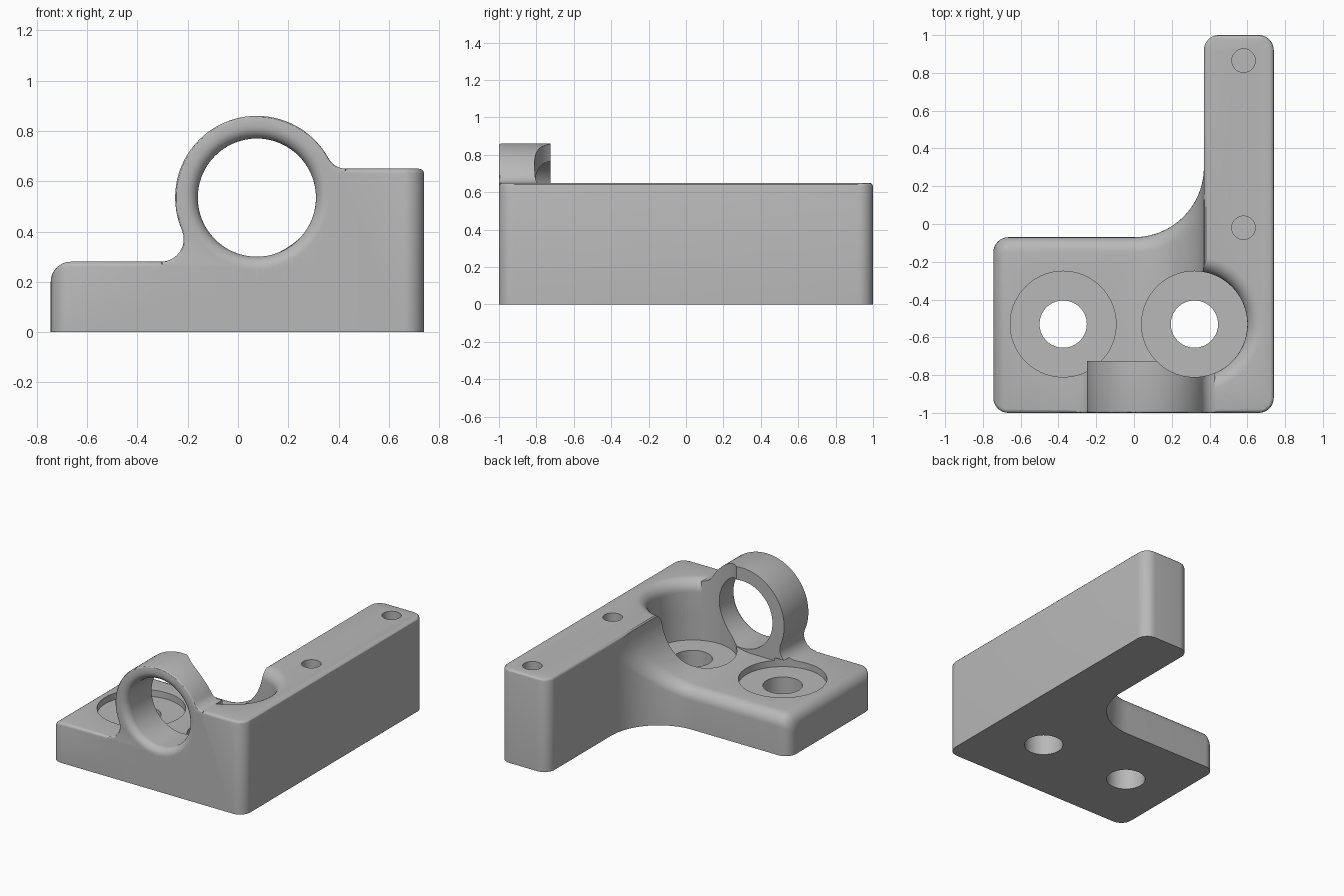
import bpy, bmesh
from math import sin, cos, pi, sqrt, atan2, radians
from mathutils import Matrix

cube = bpy.data.objects.get("Cube")
if cube:
    bpy.data.objects.remove(cube, do_unlink=True)

grey = bpy.data.materials.new("light_grey")
grey.use_nodes = True
grey.diffuse_color = (0.48, 0.48, 0.48, 1)
grey.node_tree.nodes["Principled BSDF"].inputs["Base Color"].default_value = grey.diffuse_color


def finish(name, bm):
    bmesh.ops.recalc_face_normals(bm, faces=bm.faces)
    mesh = bpy.data.meshes.new(name)
    bm.to_mesh(mesh)
    bm.free()
    mesh.materials.append(grey)
    obj = bpy.data.objects.new(name, mesh)
    bpy.context.collection.objects.link(obj)
    return obj


def arc(cx, cy, r, a0, a1, n=10):
    """Points on an arc, angles in radians."""
    return [(cx + r * cos(a0 + (a1 - a0) * i / n), cy + r * sin(a0 + (a1 - a0) * i / n))
            for i in range(n + 1)]


def prism(name, pts, place, lo, hi, bevel_at=None):
    """Extrude a profile; round the rim of the end cap at bevel_at."""
    bm = bmesh.new()
    ends = [[bm.verts.new(place(u, v, w)) for u, v in pts] for w in (lo, hi)]
    caps = [bm.faces.new(e) for e in ends]
    for i in range(len(pts)):
        j = (i + 1) % len(pts)
        bm.faces.new((ends[0][i], ends[0][j], ends[1][j], ends[1][i]))
    bmesh.ops.recalc_face_normals(bm, faces=bm.faces)
    if bevel_at is not None:
        cap = caps[0] if bevel_at == lo else caps[1]
        bmesh.ops.bevel(bm, geom=list(cap.edges), offset=0.02, segments=3,
                        profile=0.5, affect='EDGES', clamp_overlap=True)
    return finish(name, bm)


def revolve(name, profile, centre, rot=None, n=72):
    """Solid of revolution from (radius, height) pairs."""
    bm = bmesh.new()
    rings = [[bm.verts.new((r * cos(2 * pi * k / n), r * sin(2 * pi * k / n), h))
              for k in range(n)] for r, h in profile]
    for a, b in zip(rings, rings[1:]):
        for k in range(n):
            m = (k + 1) % n
            bm.faces.new((a[k], a[m], b[m], b[k]))
    bm.faces.new(rings[0])
    bm.faces.new(rings[-1])
    if rot:
        bmesh.ops.transform(bm, matrix=rot, verts=bm.verts)
    bmesh.ops.translate(bm, vec=centre, verts=bm.verts)
    return finish(name, bm)


def combine(target, other, operation):
    mod = target.modifiers.new("join", 'BOOLEAN')
    mod.operation, mod.solver, mod.object = operation, 'EXACT', other
    bpy.context.view_layer.objects.active = target
    bpy.ops.object.modifier_apply(modifier=mod.name)
    bpy.data.objects.remove(other, do_unlink=True)


# Base plate: cross-sections lofted along x, sweeping up into the wall
LEFT, RIGHT, TOP, WALL_TOP, R, SWEEP = -0.745, 0.74, 0.28, 0.65, 0.08, 0.37
STEPS = 20
sections = []
for i in range(9):
    t = pi / 2 * i / 8
    d = R * (1 - sin(t))
    sections.append((LEFT + R * (1 - cos(t)), -1 + d, -0.07 - d, TOP - d, R))
for i in range(STEPS + 1):
    t = pi / 2 * i / STEPS
    z = min(WALL_TOP - SWEEP * cos(t), 0.64)
    sections.append((SWEEP * sin(t), -1, 0.30 - SWEEP * cos(t), z, R / max(cos(t), 0.35)))
sections.append((0.41,) + sections[-1][1:])

bm = bmesh.new()
loops = []
for x, front, back, top, ry in sections:
    loop = [(front, 0), (back, 0)]
    loop += [(back - ry + ry * c, top - R + R * s) for c, s in arc(0, 0, 1, 0, pi / 2, 8)]
    loop += arc(front + 0.02, top - 0.02, 0.02, pi / 2, pi, 3)
    loops.append([bm.verts.new((x, y, z)) for y, z in loop])
for a, b in zip(loops, loops[1:]):
    for k in range(len(a)):
        m = (k + 1) % len(a)
        bm.faces.new((a[k], a[m], b[m], b[k]))
bm.faces.new(loops[0])
bm.faces.new(loops[-1])
body = finish("bracket_body", bm)

# Tall side wall with rounded corners and a softened top rim
outline = [(SWEEP, -1)] + arc(RIGHT - R, -1 + R, R, -pi / 2, 0)
outline += arc(RIGHT - R, 1 - R, R, 0, pi / 2) + arc(SWEEP + R, 1 - R, R, pi / 2, pi)
wall = prism("side_wall", outline, lambda u, v, w: (u, v, w), 0, WALL_TOP, WALL_TOP)
combine(body, wall, 'UNION')

# Rounded lip where the right counterbore breaks through the wall top
BORE_Y, BORE_R, FLOOR = -0.53, 0.28, 0.235
lip = [(BORE_R, 0.4)] + arc(BORE_R + R, WALL_TOP - R, R, pi, pi / 2, 8) + [(BORE_R + R, 0.8)]
combine(body, revolve("lip_cutter", lip, (0.32, BORE_Y, 0)), 'DIFFERENCE')

# Clamp ring with fillets running into the plate and the wall
CX, CZ, OUTER, INNER = 0.075, 0.535, 0.325, 0.235


def fillet_centre(level, r, side):
    z = level + r
    return CX + side * sqrt((OUTER + r) ** 2 - (CZ - z) ** 2), z


lr, rr = 0.09, 0.08
lx, lz = fillet_centre(TOP, lr, -1)
rx, rz = fillet_centre(WALL_TOP, rr, 1)
a_right = atan2(rz - CZ, rx - CX)
a_left = atan2(lz - CZ, lx - CX) + 2 * pi
ring = [(lx, 0.1), (rx, 0.1)]
ring += arc(rx, rz, rr, -pi / 2, a_right - pi, 8)
ring += arc(CX, CZ, OUTER, a_right, a_left, 48)[1:-1]
ring += arc(lx, lz, lr, a_left - pi, -pi / 2, 8)
clamp = prism("clamp_ring", ring, lambda u, v, w: (u, w, v), -1, -0.725, -1)
combine(body, clamp, 'UNION')

# Ring bore with a rounded front mouth
mouth = [(INNER + 0.05, -1.1)] + arc(INNER + 0.05, -0.95, 0.05, -pi / 2, -pi, 8) + [(INNER, -0.2)]
turn = Matrix.Rotation(-pi / 2, 4, 'X')
combine(body, revolve("ring_bore_cutter", mouth, (CX, 0, CZ), turn), 'DIFFERENCE')

# Counterbores, bolt holes and blind holes in the wall top
holes = [(0.32, BORE_Y, BORE_R, FLOOR, 1.2), (-0.375, BORE_Y, BORE_R, FLOOR, 0.3),
         (0.32, BORE_Y, 0.125, -0.1, 0.5), (-0.375, BORE_Y, 0.125, -0.1, 0.27),
         (0.58, 0.865, 0.062, 0.4, 0.8), (0.58, -0.02, 0.062, 0.4, 0.8)]
for x, y, r, lo, hi in holes:
    combine(body, revolve("hole_cutter", [(r, lo), (r, hi)], (x, y, 0)), 'DIFFERENCE')

# Smooth shading with crisp machined edges
bpy.ops.object.select_all(action='DESELECT')
body.select_set(True)
bpy.context.view_layer.objects.active = body
bpy.ops.object.shade_smooth_by_angle(angle=radians(30))
